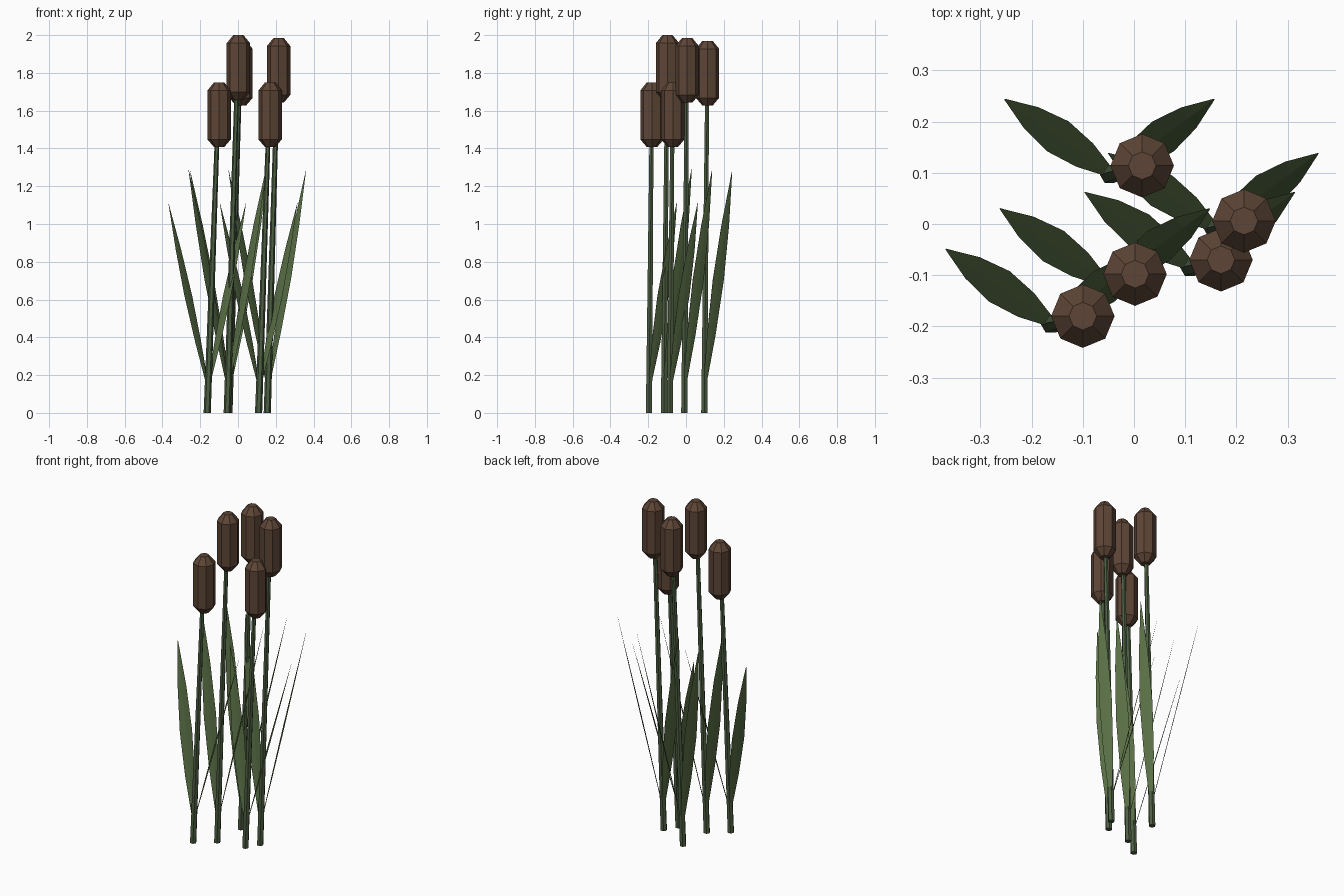
import bpy, bmesh, math
from mathutils import Vector

if "Cube" in bpy.data.objects:
    bpy.data.objects.remove(bpy.data.objects["Cube"])


def material(name, rgb):
    m = bpy.data.materials.new(name)
    m.diffuse_color = (*rgb, 1)
    m.use_nodes = True
    m.node_tree.nodes["Principled BSDF"].inputs["Base Color"].default_value = m.diffuse_color
    return m


STEM = material("stem_green", (0.075, 0.115, 0.055))
LEAF = material("leaf_green", (0.10, 0.16, 0.06))
HEAD = material("seed_brown", (0.11, 0.06, 0.037))


def loft(name, rings, mat):
    """Skin a list of closed rings and cap both ends."""
    bm = bmesh.new()
    loops = [[bm.verts.new(p) for p in ring] for ring in rings]
    n = len(loops[0])
    for a, b in zip(loops, loops[1:]):
        for i in range(n):
            j = (i + 1) % n
            bm.faces.new((a[i], a[j], b[j], b[i]))
    bm.faces.new(loops[0][::-1])
    bm.faces.new(loops[-1])
    bmesh.ops.recalc_face_normals(bm, faces=bm.faces)
    me = bpy.data.meshes.new(name)
    bm.to_mesh(me)
    bm.free()
    me.materials.append(mat)
    ob = bpy.data.objects.new(name, me)
    bpy.context.collection.objects.link(ob)


def circle(c, r, n):
    return [Vector(c) + Vector((r * math.cos(a), r * math.sin(a), 0))
            for a in (2 * math.pi * i / n for i in range(n))]


def leaf(name, root, tip):
    """Thin straight blade, broad side facing outward."""
    axis = (tip - root).normalized()
    side = Vector((-axis.y, axis.x, 0)).normalized()
    thick = axis.cross(side) * 0.0015
    rings = []
    for t, w in ((0, 0.008), (0.25, 0.028), (0.5, 0.036), (0.75, 0.025), (1, 0.001)):
        c = root.lerp(tip, t)
        k = 1 if t < 1 else 0.3
        rings.append([c + side * w, c + thick * k, c - side * w, c - thick * k])
    loft(name, rings, LEAF)


# base xy, head xy, head top, leaf tip height
reeds = [
    ((-0.163, -0.196), (-0.100, -0.180), 1.75, 1.11),
    ((-0.057, -0.117), (0.002, -0.098), 2.00, 1.29),
    ((0.109, -0.085), (0.170, -0.070), 1.75, 1.11),
    ((0.155, -0.009), (0.215, 0.006), 1.985, 1.285),
    ((-0.048, 0.097), (0.016, 0.114), 1.97, 1.28),
]

for i, (b, h, top, tip_z) in enumerate(reeds, 1):
    base, end = Vector((*b, 0)), Vector((*h, top - 0.001))
    # tapered stem
    loft(f"stem_{i}", [circle(base, 0.019, 6), circle(end, 0.011, 6)], STEM)
    # octagonal seed head with chamfered ends
    profile = ((-0.343, 0.027), (-0.302, 0.062), (-0.043, 0.062), (0, 0.027))
    loft(f"seed_head_{i}",
         [circle((*h, top + z), r, 8) for z, r in profile], HEAD)
    # pair of leaves spreading left and right
    root = base.lerp(end, 0.13 / top)
    for s, label in ((-1, "left"), (1, "right")):
        leaf(f"leaf_{label}_{i}", root,
             Vector((b[0] + s * 0.205, b[1] + 0.147, tip_z)))
